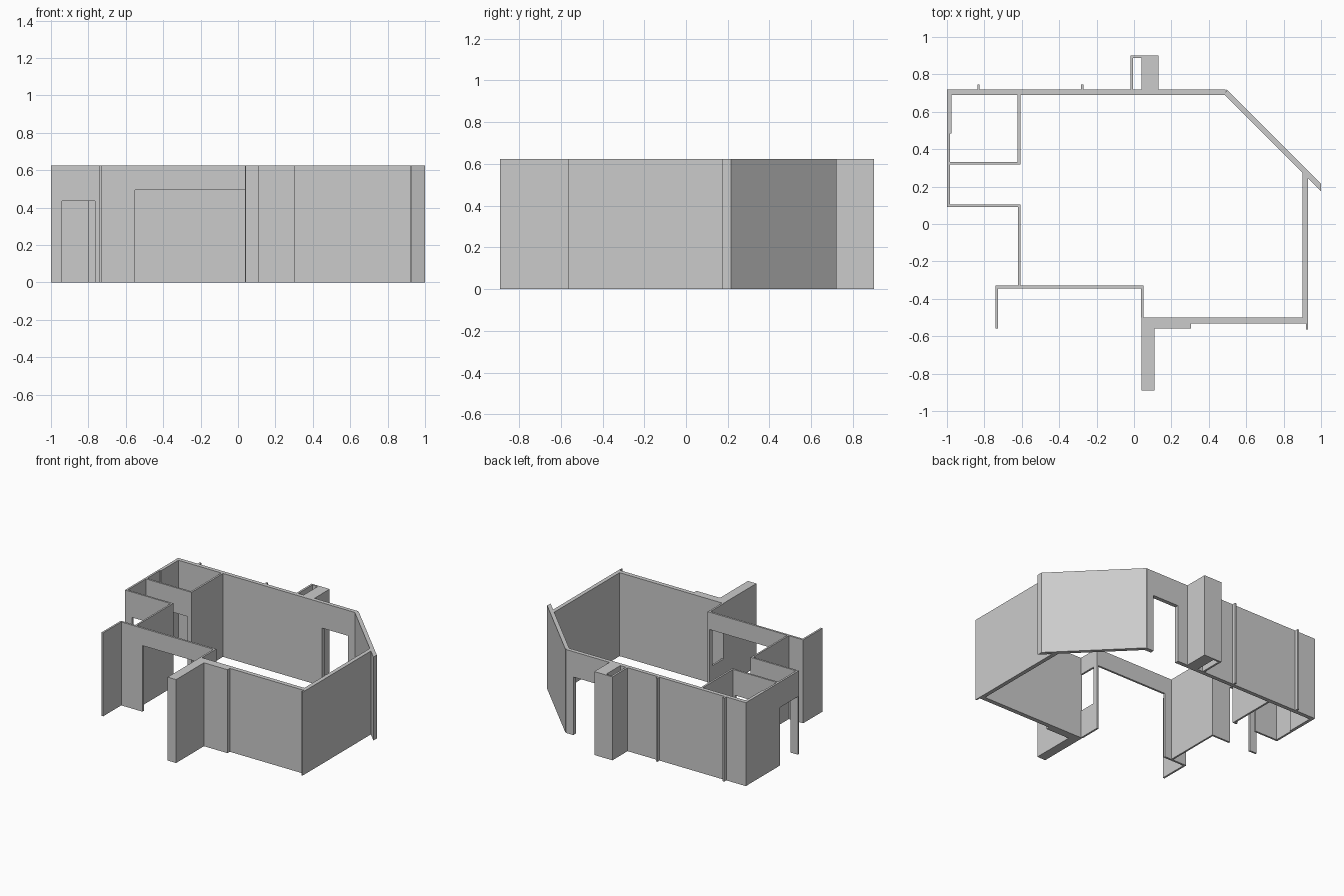
import bpy, bmesh
from mathutils import Vector

if "Cube" in bpy.data.objects:
    bpy.data.objects.remove(bpy.data.objects["Cube"])

H = 0.625      # wall height
DOOR = 0.435   # standard door head
ARCH = 0.495   # wide opening head


def extrude(name, points, direction):
    """Solid made by extruding one planar outline."""
    bm = bmesh.new()
    face = bm.faces.new([bm.verts.new(p) for p in points])
    result = bmesh.ops.extrude_face_region(bm, geom=[face])
    verts = [g for g in result["geom"] if isinstance(g, bmesh.types.BMVert)]
    bmesh.ops.translate(bm, verts=verts, vec=Vector(direction))
    bmesh.ops.recalc_face_normals(bm, faces=bm.faces)
    mesh = bpy.data.meshes.new(name)
    bm.to_mesh(mesh)
    bm.free()
    obj = bpy.data.objects.new(name, mesh)
    bpy.context.collection.objects.link(obj)
    return obj


def plan(name, outline, z0=0.0, z1=H):
    return extrude(name, [(x, y, z0) for x, y in outline], (0, 0, z1 - z0))


def block(name, x0, x1, y0, y1, z0=0.0, z1=H):
    return plan(name, [(x0, y0), (x1, y0), (x1, y1), (x0, y1)], z0, z1)


def door_wall(name, x0, x1, y0, y1, door):
    """Wall along x with a floor-level opening (left, right, head)."""
    a, b, head = door
    outline = [(x0, 0), (a, 0), (a, head), (b, head), (b, 0),
               (x1, 0), (x1, H), (x0, H)]
    return extrude(name, [(x, y0, z) for x, z in outline], (0, y1 - y0, 0))


# Back wall with its doorway and shallow ribs
door_wall("back_wall", -1.0, 0.49, 0.69, 0.72, (0.215, 0.43, DOOR))
for i, x in enumerate((-0.838, -0.284)):
    block(f"back_rib_{i + 1}", x, x + 0.013, 0.72, 0.745)

# Hollow shaft and pillar behind the back wall
block("back_pillar", 0.04, 0.13, 0.72, 0.90)
plan("shaft_wall", [(-0.02, 0.72), (-0.005, 0.72), (-0.005, 0.887),
                    (0.04, 0.887), (0.04, 0.90), (-0.02, 0.90)])

# Diagonal wall and right wall mitred into it
plan("diagonal_wall", [(0.485, 0.69), (1.0, 0.175), (1.0, 0.215), (0.495, 0.72)])
plan("right_wall", [(0.90, -0.533), (0.92, -0.533), (0.92, -0.565), (0.93, -0.565),
                    (0.93, 0.245), (0.90, 0.275)])

# Front wall, its thicker section and the projecting pillar
plan("front_wall", [(0.11, -0.56), (0.305, -0.56), (0.305, -0.533),
                    (0.90, -0.533), (0.90, -0.50), (0.11, -0.50)])
block("front_pillar", 0.04, 0.11, -0.89, -0.50)

# Short return wall with a window
block("window_sill", 0.037, 0.051, -0.50, -0.345, 0, 0.21)
block("window_lintel", 0.037, 0.051, -0.50, -0.345, ARCH, H)
block("window_jamb", 0.037, 0.051, -0.365, -0.345, 0.21, ARCH)

# Front left wall with the wide opening, plus its end spur
door_wall("front_left_wall", -0.74, 0.051, -0.345, -0.33, (-0.55, 0.037, ARCH))
block("left_spur", -0.74, -0.726, -0.56, -0.345)

# Entry recess on the left
block("recess_side_wall", -0.621, -0.608, -0.33, 0.09)
door_wall("recess_wall", -1.0, -0.608, 0.09, 0.104, (-0.94, -0.765, DOOR))

# Small corner room
door_wall("room_front_wall", -0.985, -0.608, 0.318, 0.332, (-0.80, -0.64, DOOR))
block("room_side_wall", -0.622, -0.608, 0.332, 0.69)
plan("room_left_wall", [(-1.0, 0.318), (-0.985, 0.318), (-0.985, 0.485),
                        (-0.977, 0.485), (-0.977, 0.69), (-1.0, 0.69)])
block("left_door_header", -1.0, -0.985, 0.104, 0.318, DOOR, H)
